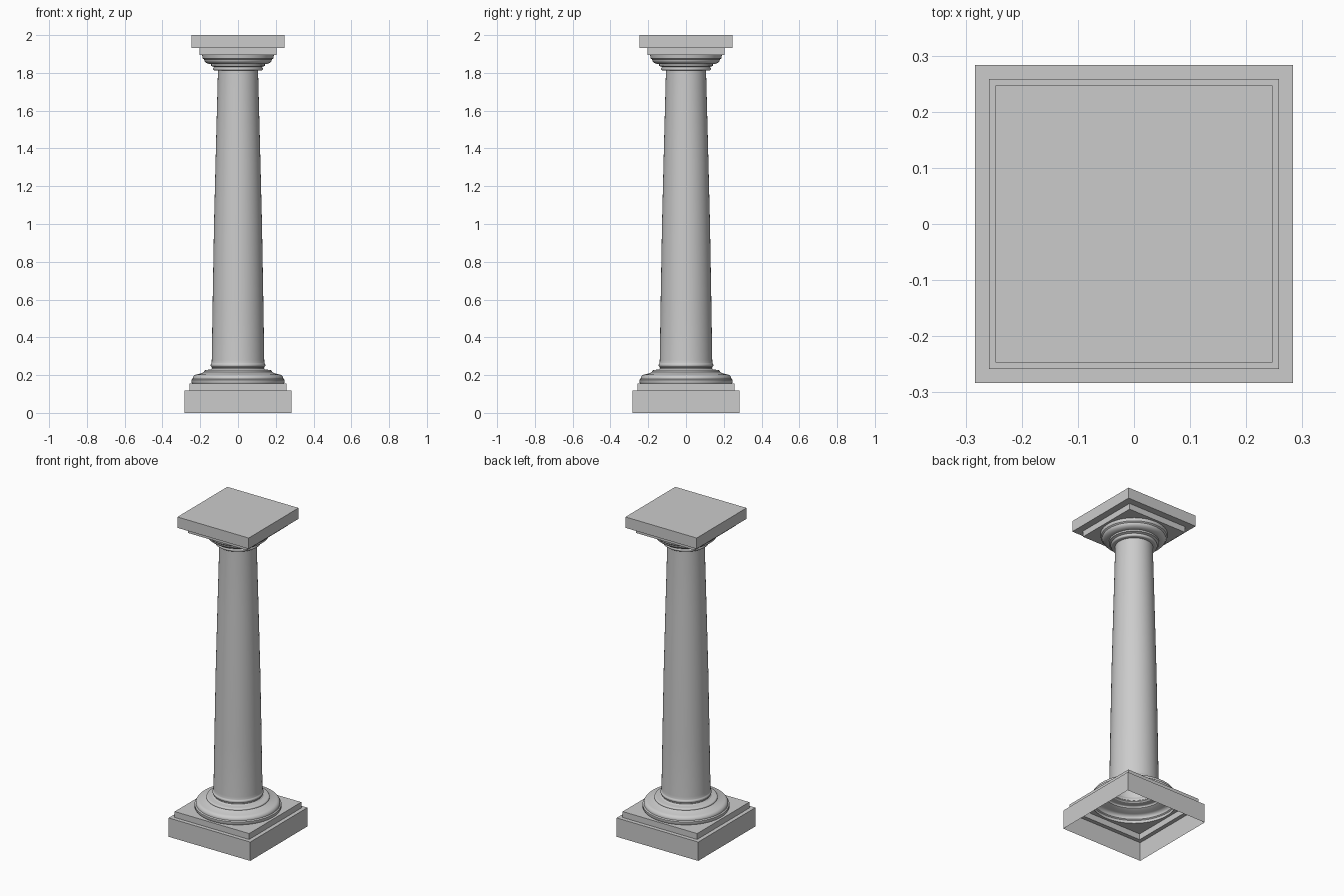
import bpy, bmesh, math

if "Cube" in bpy.data.objects:
    bpy.data.objects.remove(bpy.data.objects["Cube"])

N = 64  # divisible by 8 so square rings get true corners


def ring(bm, shape, r, z):
    verts = []
    for i in range(N):
        a = 2 * math.pi * i / N
        c, s = math.cos(a), math.sin(a)
        k = r / max(abs(c), abs(s)) if shape == "square" else r
        verts.append(bm.verts.new((k * c, k * s, z)))
    return verts


def shell(name, profile, cap_top=False):
    """Loft round or square rings (shape, half width, height) into a shell."""
    bm = bmesh.new()
    rings = [ring(bm, *p) for p in profile]
    for a, b in zip(rings, rings[1:]):
        for i in range(N):
            j = (i + 1) % N
            bm.faces.new((a[i], a[j], b[j], b[i]))
    if cap_top:
        bm.faces.new(rings[-1])
    mesh = bpy.data.meshes.new(name)
    bm.to_mesh(mesh)
    bm.free()
    ob = bpy.data.objects.new(name, mesh)
    bpy.context.collection.objects.link(ob)
    bpy.ops.object.select_all(action='DESELECT')
    ob.select_set(True)
    bpy.context.view_layer.objects.active = ob
    bpy.ops.object.shade_smooth_by_angle(angle=math.radians(30))
    return ob


def circles(points):
    return [("round", r, z) for r, z in points]


def arc(r, z, rx, rz, start, end, steps=6):
    """Profile points along an elliptical arc."""
    pts = []
    for i in range(steps + 1):
        a = math.radians(start + (end - start) * i / steps)
        pts.append((r + rx * math.cos(a), z + rz * math.sin(a)))
    return pts


# Stepped square plinth, open underneath, with a round hole on top
shell("plinth", [("square", 0.283, 0), ("square", 0.283, 0.118),
                 ("square", 0.258, 0.118), ("square", 0.258, 0.155),
                 ("round", 0.243, 0.155)])

# Round base mouldings
shell("base_moulding", circles(
    [(0.243, 0.155)]
    + [(0.247, 0.162), (0.247, 0.175), (0.240, 0.180)]
    + arc(0.215, 0.182, 0.025, 0.022, 0, 80)
    + [(0.195, 0.209), (0.182, 0.215)]
    + arc(0.170, 0.219, 0.010, 0.008, -20, 90)
    + [(0.145, 0.230), (0.138, 0.236), (0.138, 0.241)]))

# Tapered shaft with a small collar at the foot
shell("shaft", circles(
    [(0.138, 0.241), (0.143, 0.243)]
    + arc(0.137, 0.253, 0.008, 0.010, -60, 60)
    + [(0.140, 0.265), (0.139, 0.28), (0.134, 0.60), (0.127, 1.0),
       (0.117, 1.4), (0.107, 1.78), (0.107, 1.812)]))

# Round capital mouldings
shell("capital_moulding", circles(
    [(0.107, 1.812), (0.123, 1.812)]
    + arc(0.123, 1.822, 0.009, 0.010, -70, 70)
    + [(0.132, 1.834), (0.142, 1.836), (0.142, 1.846)]
    + arc(0.142, 1.871, 0.037, 0.025, -75, 0)
    + [(0.187, 1.877), (0.190, 1.895)]))

# Square abacus and top slab
shell("abacus", [("round", 0.190, 1.895), ("square", 0.204, 1.895),
                 ("square", 0.204, 1.932), ("square", 0.247, 1.932),
                 ("square", 0.247, 2.0)], cap_top=True)
